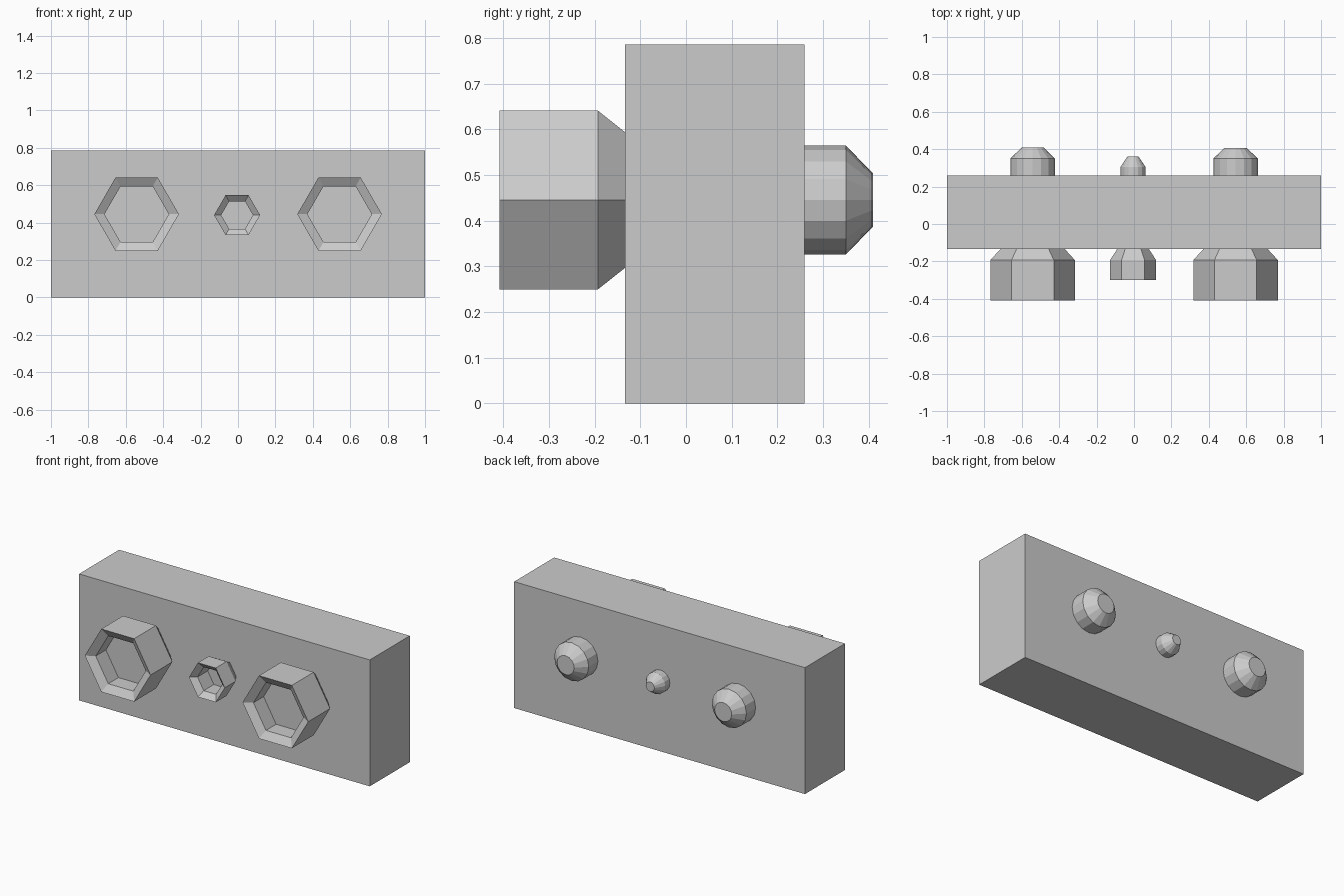
import bpy, bmesh
from math import cos, sin, tau

if "Cube" in bpy.data.objects:
    bpy.data.objects.remove(bpy.data.objects["Cube"])


def lathe(name, sides, profile, x, z, cap_start=True, cap_end=True):
    """Loft rings of (y, radius) along the y axis."""
    bm = bmesh.new()
    rings = []
    for y, r in profile:
        rings.append([bm.verts.new((x + r * cos(tau * i / sides), y,
                                    z + r * sin(tau * i / sides)))
                      for i in range(sides)])
    for a, b in zip(rings, rings[1:]):
        for i in range(sides):
            j = (i + 1) % sides
            bm.faces.new((a[i], a[j], b[j], b[i]))
    if cap_start:
        bm.faces.new(rings[0])
    if cap_end:
        bm.faces.new(rings[-1])
    bmesh.ops.recalc_face_normals(bm, faces=bm.faces)
    mesh = bpy.data.meshes.new(name)
    bm.to_mesh(mesh)
    bm.free()
    obj = bpy.data.objects.new(name, mesh)
    bpy.context.collection.objects.link(obj)
    return obj


# Main block
bpy.ops.mesh.primitive_cube_add(size=1, location=(0, 0.063, 0.393))
block = bpy.context.object
block.name = "block"
block.scale = (2, 0.393, 0.786)

# Socket bolts: hexagonal head in front, tapered round end behind
for name, x, z, head, inner, front, shaft, tip, step, end in (
        ("left", -0.542, 0.445, 0.226, 0.172, -0.408, 0.119, 0.059, 0.35, 0.409),
        ("middle", -0.005, 0.44, 0.123, 0.085, -0.299, 0.066, 0.03, 0.306, 0.36),
        ("right", 0.543, 0.445, 0.226, 0.172, -0.408, 0.119, 0.059, 0.35, 0.407)):
    lathe(name + "_bolt_head", 6,
          [(-0.134, inner), (-0.193, head), (front, head),
           (front + 0.03, inner), (front + 0.13, inner)], x, z)
    lathe(name + "_bolt_end", 16,
          [(0.2, shaft), (step, shaft), (end, tip)], x, z)
